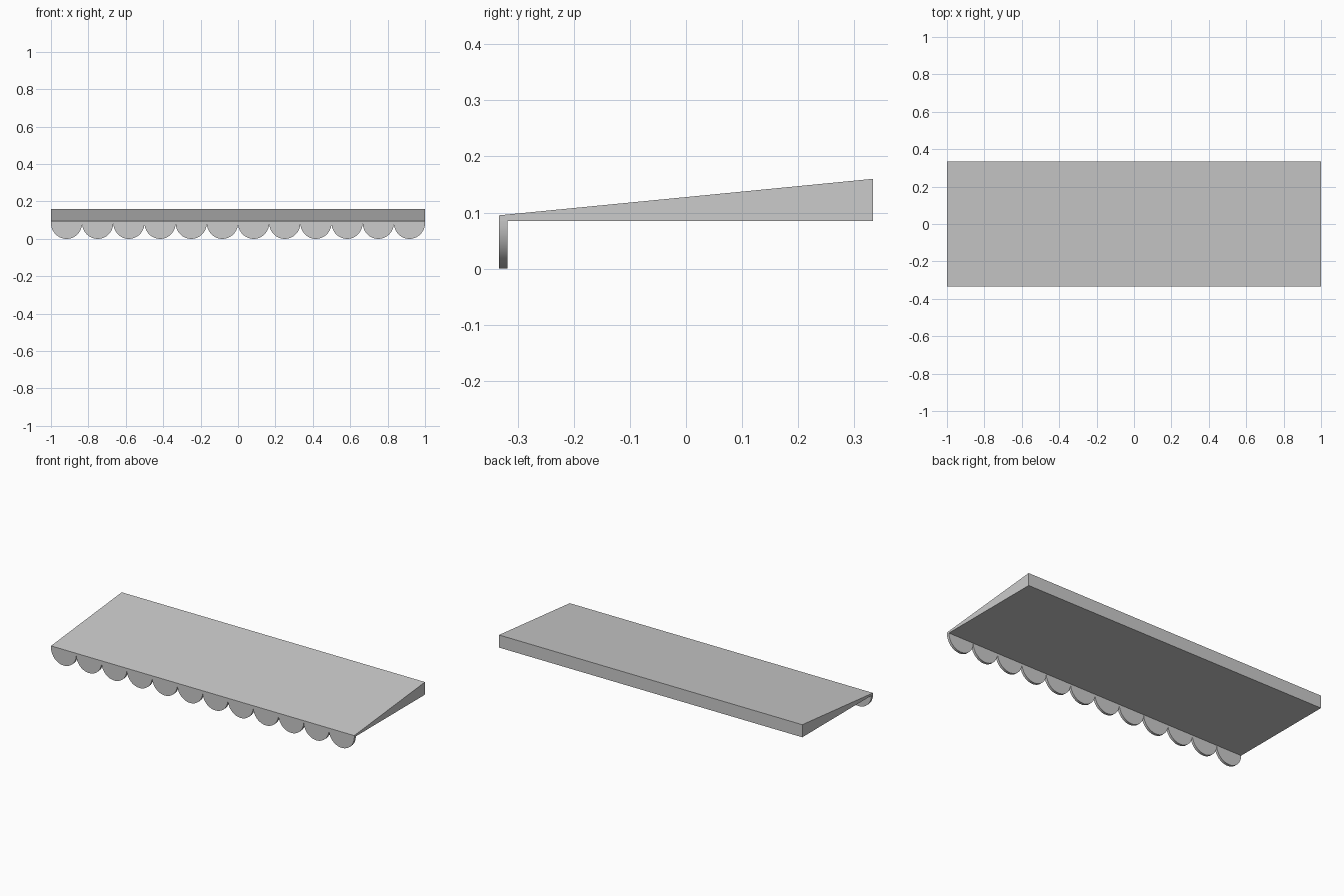
import bpy, bmesh, math

if "Cube" in bpy.data.objects:
    bpy.data.objects.remove(bpy.data.objects["Cube"])

COUNT = 12
PITCH = 2.0 / COUNT
FRONT, BACK = -0.333, 0.333
DROP = 0.085          # height of the scalloped edge
THICK = 0.015


def extrude_profile(name, points, offset):
    """Closed profile swept along an offset vector."""
    bm = bmesh.new()
    face = bm.faces.new([bm.verts.new(p) for p in points])
    ext = bmesh.ops.extrude_face_region(bm, geom=[face], use_keep_orig=True)
    verts = [g for g in ext["geom"] if isinstance(g, bmesh.types.BMVert)]
    bmesh.ops.translate(bm, verts=verts, vec=offset)
    bmesh.ops.recalc_face_normals(bm, faces=bm.faces)
    mesh = bpy.data.meshes.new(name)
    bm.to_mesh(mesh)
    bm.free()
    obj = bpy.data.objects.new(name, mesh)
    bpy.context.collection.objects.link(obj)
    return obj


# Sloping canopy wedge
extrude_profile("canopy", [(-1, FRONT, DROP), (-1, BACK, DROP),
                           (-1, BACK, 0.16), (-1, FRONT, 0.095)], (2, 0, 0))

# Scalloped valance: one half disc repeated along the front edge
SEG = 32
arc = [(-1 + PITCH / 2 - PITCH / 2 * math.cos(math.pi * i / SEG), FRONT,
        DROP - DROP * math.sin(math.pi * i / SEG)) for i in range(SEG + 1)]
valance = extrude_profile("scalloped_valance", arc, (0, THICK, 0))
array = valance.modifiers.new("repeat", 'ARRAY')
array.count = COUNT
array.use_relative_offset = False
array.use_constant_offset = True
array.constant_offset_displace = (PITCH, 0, 0)

# Smooth the curved rims, keep corners sharp
bpy.ops.object.select_all(action='DESELECT')
valance.select_set(True)
bpy.context.view_layer.objects.active = valance
bpy.ops.object.shade_smooth_by_angle(angle=math.radians(30))
